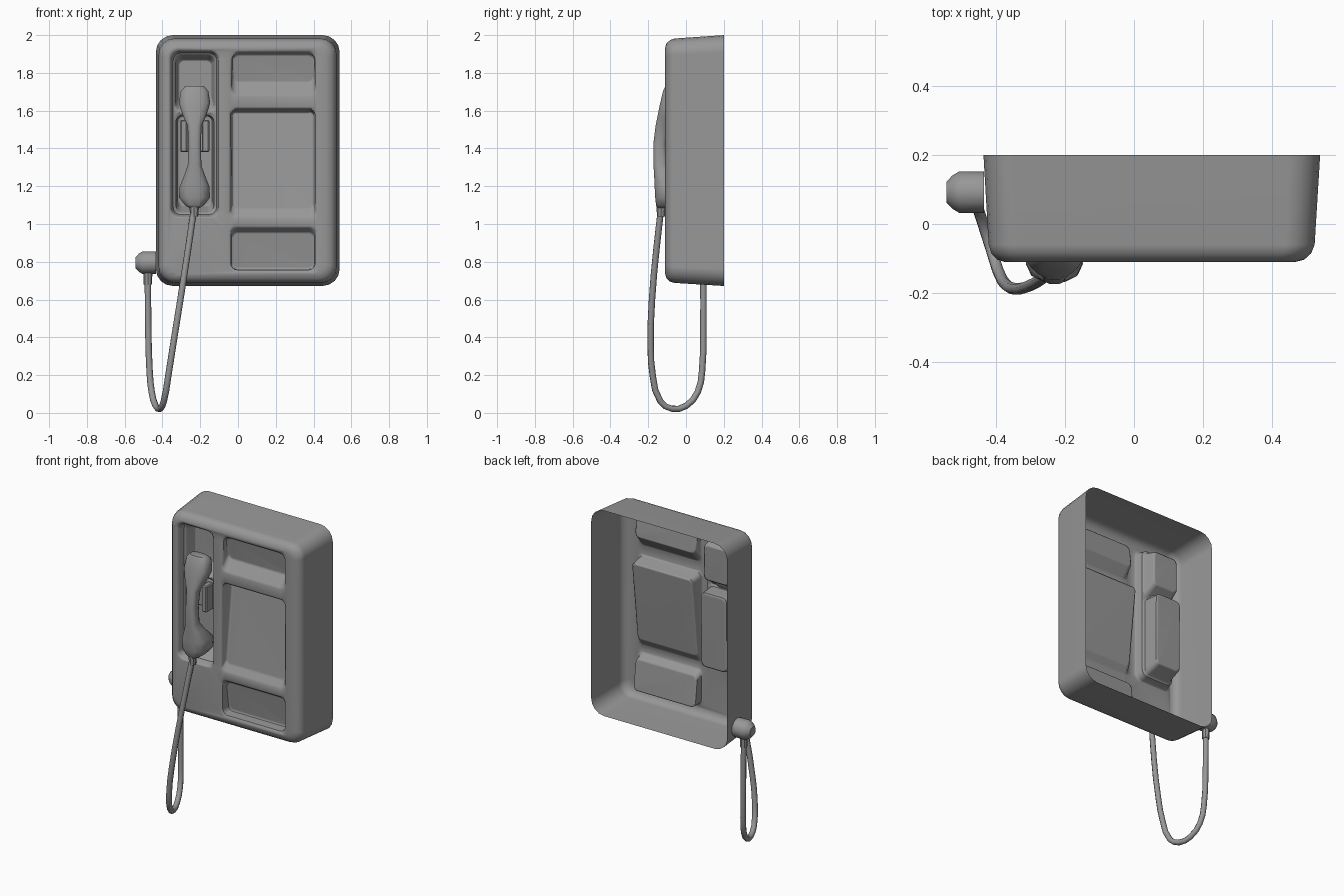
import bpy, bmesh, math

if "Cube" in bpy.data.objects:
    bpy.data.objects.remove(bpy.data.objects["Cube"])

grey = bpy.data.materials.new("dark_grey")
grey.diffuse_color = (0.31, 0.31, 0.31, 1)
grey.use_nodes = True
grey.node_tree.nodes["Principled BSDF"].inputs["Base Color"].default_value = grey.diffuse_color


def finish(bm, name, angle=35):
    me = bpy.data.meshes.new(name)
    bm.to_mesh(me)
    bm.free()
    me.materials.append(grey)
    ob = bpy.data.objects.new(name, me)
    bpy.context.collection.objects.link(ob)
    bpy.ops.object.select_all(action='DESELECT')
    ob.select_set(True)
    bpy.context.view_layer.objects.active = ob
    bpy.ops.object.shade_smooth_by_angle(angle=math.radians(angle))
    return ob


def rounded_loop(bm, x0, x1, z0, z1, r, y_low, y_high, seg=4):
    """Rounded rectangle in xz whose y runs from y_low (bottom) to y_high (top)."""
    out = []
    corners = [(x1 - r, z1 - r), (x0 + r, z1 - r), (x0 + r, z0 + r), (x1 - r, z0 + r)]
    for k, (cx, cz) in enumerate(corners):
        for i in range(seg + 1):
            a = math.pi / 2 * (k + i / seg)
            x, z = cx + r * math.cos(a), cz + r * math.sin(a)
            t = (z - z0) / (z1 - z0)
            out.append(bm.verts.new((x, y_low + (y_high - y_low) * t, z)))
    return out


def bridge(bm, a, b):
    n = len(a)
    for i in range(n):
        j = (i + 1) % n
        bm.faces.new((a[i], a[j], b[j], b[i]))


def stack(bm, stages, cap=True):
    loops = [rounded_loop(bm, *s) for s in stages]
    for a, b in zip(loops, loops[1:]):
        bridge(bm, a, b)
    if cap:
        bm.faces.new(loops[-1])
    return loops


def fill_with_holes(bm, loops):
    edges = []
    for lp in loops:
        for a, b in zip(lp, lp[1:] + lp[:1]):
            edges.append(bm.edges.get((a, b)) or bm.edges.new((a, b)))
    bmesh.ops.triangle_fill(bm, use_beauty=True, edges=edges, normal=(0, -1, 0))


def pocket(bm, x0, x1, z0, z1, r, y, low, high, side, bottom, top):
    """Recess with softened rim and a tilted floor; returns its rim loop."""
    e = 0.012
    return stack(bm, [
        (x0, x1, z0, z1, r, y, y),
        (x0 + e, x1 - e, z0 + e, z1 - e, r, y + 0.008, y + 0.008),
        (x0 + side, x1 - side, z0 + bottom, z1 - top, r * 0.8, low - 0.008, high - 0.008),
        (x0 + side + e, x1 - side - e, z0 + bottom + e, z1 - top - e, r * 0.7, low, high),
    ])[0]


# Housing: open-backed shell with recessed front
F = -0.11
bm = bmesh.new()
shell = stack(bm, [
    (-0.435, 0.538, 0.672, 2.00, 0.09, 0.2, 0.2),
    (-0.42, 0.522, 0.688, 1.982, 0.085, -0.06, -0.06),
    (-0.412, 0.512, 0.695, 1.973, 0.08, -0.085, -0.085),
    (-0.395, 0.492, 0.712, 1.957, 0.07, -0.103, -0.103),
    (-0.372, 0.465, 0.735, 1.935, 0.05, F, F)], cap=False)
holes = [
    pocket(bm, -0.045, 0.42, 1.675, 1.92, 0.04, F, -0.05, -0.07, 0.015, 0.07, 0.02),
    pocket(bm, -0.05, 0.42, 1.03, 1.62, 0.03, F, -0.075, -0.015, 0.018, 0.045, 0.025),
    pocket(bm, -0.05, 0.42, 0.745, 0.99, 0.035, F, -0.035, -0.06, 0.015, 0.015, 0.03),
]
# Handset recess: shallow well holding two deeper pockets
well = stack(bm, [
    (-0.362, -0.095, 1.03, 1.922, 0.045, F, F),
    (-0.352, -0.105, 1.04, 1.912, 0.045, F + 0.01, F + 0.01),
    (-0.343, -0.113, 1.05, 1.905, 0.04, -0.06, -0.06)], cap=False)
sub = [pocket(bm, -0.341, -0.115, 1.592, 1.903, 0.035, -0.06, 0.02, 0.02, 0.022, 0.05, 0.03),
       pocket(bm, -0.341, -0.115, 1.052, 1.588, 0.035, -0.06, 0.045, 0.05, 0.022, 0.04, 0.016)]
fill_with_holes(bm, [well[-1]] + sub)
fill_with_holes(bm, [shell[-1], well[0]] + holes)
bmesh.ops.recalc_face_normals(bm, faces=bm.faces)
side = max(bm.faces, key=lambda f: f.calc_center_median().x)
if side.normal.x < 0:
    bmesh.ops.reverse_faces(bm, faces=bm.faces)
housing = finish(bm, "housing", 50)
housing.modifiers.new("even_shading", 'WEIGHTED_NORMAL').keep_sharp = True

# Handset: lofted sections (z, half width, front y, back y)
sections = [
    (1.73, .050, -.110, -.05), (1.705, .074, -.122, -.02), (1.64, .085, -.138, -.02),
    (1.57, .062, -.152, -.06), (1.52, .038, -.162, -.09), (1.42, .034, -.174, -.105),
    (1.31, .037, -.173, -.10), (1.26, .055, -.17, -.06), (1.20, .080, -.168, .0),
    (1.14, .084, -.165, .0), (1.10, .052, -.16, -.03), (1.085, .028, -.15, -.08)]
bm = bmesh.new()
rings = []
for z, hw, yf, yb in sections:
    ring = []
    for i in range(12):
        a = 2 * math.pi * (i + 0.5) / 12
        c, s = math.cos(a), math.sin(a)
        c, s = [math.copysign(abs(v) ** 0.65, v) for v in (c, s)]
        ring.append(bm.verts.new((-0.23 + hw * c, (yf + yb) / 2 + (yb - yf) / 2 * s, z)))
    rings.append(ring)
for a, b in zip(rings, rings[1:]):
    bridge(bm, a, b)
bm.faces.new(rings[0])
bm.faces.new(rings[-1])
bmesh.ops.recalc_face_normals(bm, faces=bm.faces)
finish(bm, "handset", 50)


# Hook cradle: base block and two prongs
def box(name, x0, x1, y0, y1, z0, z1):
    bm = bmesh.new()
    bmesh.ops.create_cube(bm, size=1)
    for v in bm.verts:
        v.co = ((x0 + x1) / 2 + v.co.x * (x1 - x0), (y0 + y1) / 2 + v.co.y * (y1 - y0),
                (z0 + z1) / 2 + v.co.z * (z1 - z0))
    bmesh.ops.bevel(bm, geom=bm.edges[:], offset=0.006, segments=1, affect='EDGES')
    finish(bm, name)


box("cradle_base", -0.306, -0.152, -0.04, 0.046, 1.38, 1.55)
for label, x in (("left", -0.306), ("right", -0.19)):
    box("cradle_prong_" + label, x, x + 0.038, -0.105, -0.035, 1.38, 1.55)


# Turned parts: (distance along axis, radius)
def turned(name, profile, origin, axis, n=12):
    bm = bmesh.new()
    loops = []
    for d, r in profile:
        lp = []
        for i in range(n):
            a = 2 * math.pi * i / n
            u, v = r * math.cos(a), r * math.sin(a)
            off = (d, u, v) if axis == 'x' else (u, v, d)
            lp.append(bm.verts.new([o + k for o, k in zip(origin, off)]))
        loops.append(lp)
    for a, b in zip(loops, loops[1:]):
        bridge(bm, a, b)
    bm.faces.new(loops[0])
    bm.faces.new(loops[-1])
    bmesh.ops.recalc_face_normals(bm, faces=bm.faces)
    finish(bm, name)


turned("cord_socket", [(-.542, .03), (-.525, .048), (-.505, .06), (-.433, .06)], (0, .092, .795), 'x')
turned("socket_sleeve", [(.68, .022), (.76, .024)], (-.477, .092, 0), 'z', 8)
turned("handset_sleeve", [(1.04, .021), (1.10, .026)], (-.232, -.132, 0), 'z', 8)

# Hanging cord
path = [(-.233, -.132, 1.08), (-.262, -.155, .88), (-.305, -.18, .60), (-.345, -.187, .35),
        (-.37, -.175, .19), (-.393, -.135, .06), (-.412, -.075, .022), (-.436, .0, .037),
        (-.457, .062, .11), (-.468, .085, .22), (-.475, .092, .45), (-.477, .092, .70)]
cu = bpy.data.curves.new("cord", 'CURVE')
cu.dimensions = '3D'
cu.bevel_depth = 0.017
cu.bevel_resolution = 2
cu.resolution_u = 2
cu.materials.append(grey)
sp = cu.splines.new('BEZIER')
sp.bezier_points.add(len(path) - 1)
for p, co in zip(sp.bezier_points, path):
    p.co = co
    p.handle_left_type = p.handle_right_type = 'AUTO'
bpy.context.collection.objects.link(bpy.data.objects.new("cord", cu))
